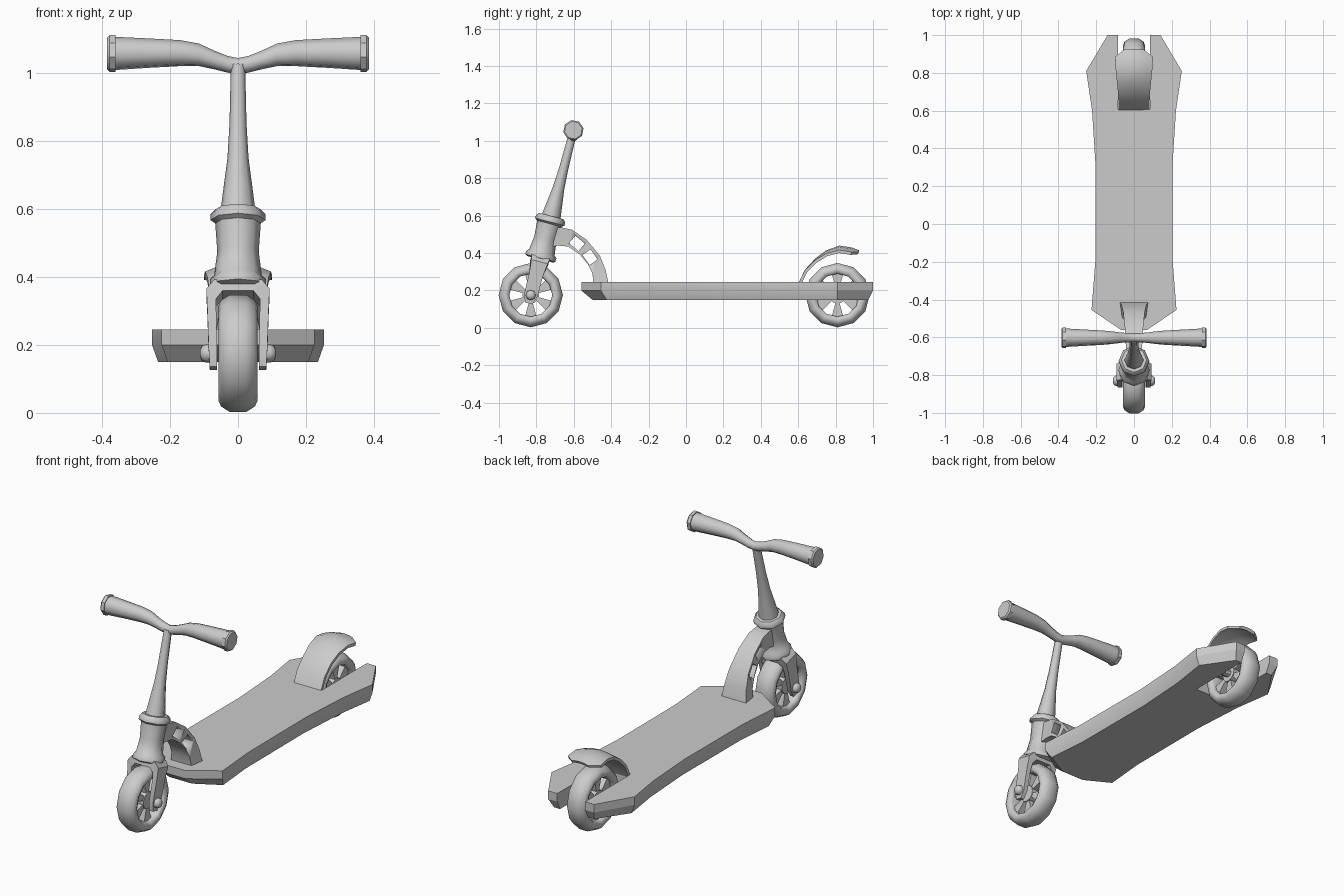
import bpy, bmesh, math
from mathutils import Matrix, Vector

if "Cube" in bpy.data.objects:
    bpy.data.objects.remove(bpy.data.objects["Cube"])

grey = bpy.data.materials.new("light_grey")
grey.diffuse_color = (0.6, 0.6, 0.6, 1)
grey.use_nodes = True
grey.node_tree.nodes["Principled BSDF"].inputs["Base Color"].default_value = grey.diffuse_color
TILT = Matrix.Translation((0, -0.83, 0.175)) @ Matrix.Rotation(-math.atan(0.26), 4, 'X')


def loft(name, rings, loop=False, matrix=None, angle=35):
    """Skin a list of equal-length rings; cap the ends unless looped."""
    bm = bmesh.new()
    vs = [[bm.verts.new(p) for p in r] for r in rings]
    n = len(vs[0])
    pairs = list(zip(vs, vs[1:])) + ([(vs[-1], vs[0])] if loop else [])
    for a, b in pairs:
        for i in range(n):
            bm.faces.new((a[i], a[(i + 1) % n], b[(i + 1) % n], b[i]))
    if not loop:
        bm.faces.new(vs[0])
        bm.faces.new(vs[-1])
    if matrix:
        bm.transform(matrix)
    bmesh.ops.recalc_face_normals(bm, faces=bm.faces)
    me = bpy.data.meshes.new(name)
    bm.to_mesh(me)
    bm.free()
    me.materials.append(grey)
    ob = bpy.data.objects.new(name, me)
    bpy.context.collection.objects.link(ob)
    bpy.ops.object.select_all(action='DESELECT')
    ob.select_set(True)
    bpy.context.view_layer.objects.active = ob
    bpy.ops.object.shade_smooth_by_angle(angle=math.radians(angle))
    return ob


def circle_z(r, h, n=8, start=0):
    return [(r * math.cos(start + math.tau * i / n), r * math.sin(start + math.tau * i / n), h)
            for i in range(n)]


def circle_x(x, r, n, cy=0, cz=0, start=0):
    return [(x, cy + r * math.cos(start + math.tau * i / n), cz + r * math.sin(start + math.tau * i / n))
            for i in range(n)]


def wheel(name, y):
    place = Matrix.Translation((0, y, 0.175))
    # rounded tyre
    half = [(0.04, 0.115), (0.05, 0.12), (0.058, 0.138), (0.05, 0.156), (0.025, 0.172)]
    prof = half + [(-x, r) for x, r in reversed(half)]
    loft(name + "_tyre", [circle_x(x, r, 12) for x, r in prof], True, place, 50)
    # hub and six wedge spokes
    loft(name + "_hub", [circle_x(x, 0.045, 12) for x in (-0.035, 0.035)], matrix=place)
    for k in range(6):
        a = math.radians(30 + 60 * k)
        d = math.radians(15)
        wedge = [(0.035, a - d), (0.122, a - d), (0.122, a + d), (0.035, a + d)]
        loft(f"{name}_spoke_{k}", [[(x, r * math.cos(t), r * math.sin(t)) for r, t in wedge]
                                   for x in (-0.03, 0.03)], matrix=place)


wheel("front_wheel", -0.83)
wheel("rear_wheel", 0.81)
loft("rear_axle", [circle_x(x, 0.022, 8, 0.81, 0.175) for x in (-0.1, 0.1)])

# deck with a rear wheel slot and chamfered lower edge
right = [(0.07, -0.56), (0.225, -0.455), (0.205, -0.2), (0.203, 0.3), (0.222, 0.6),
         (0.253, 0.81), (0.14, 1.0), (0.085, 1.0), (0.085, 0.61)]
outline = right + [(-x, y) for x, y in reversed(right)]


def lower(x, y):
    nx = x - math.copysign(0.018, x) if abs(x) > 0.1 else x
    ny = y + 0.06 if y < -0.5 else y + 0.03 if y < -0.4 else y - 0.025 if y > 0.9 else y
    return (nx, ny, 0.15)


loft("deck", [[lower(x, y) for x, y in outline]] +
     [[(x, y, z) for x, y in outline] for z in (0.2, 0.245)], angle=20)

# rear fender: curved sheet, arched across, with a narrowed tip
rings = []
for y, z, w, arch in [(0.6, 0.235, 0.083, 0), (0.635, 0.31, 0.083, 0.003), (0.69, 0.37, 0.084, 0.008),
                      (0.75, 0.415, 0.09, 0.016), (0.82, 0.44, 0.097, 0.024),
                      (0.885, 0.43, 0.1, 0.024), (0.925, 0.415, 0.05, 0.008)]:
    steps = (-1, -0.55, 0, 0.55, 1)
    t = Vector((0.81 - y, 0.2 - z)).normalized() * 0.016
    top = [(w * s, y, z - arch * s * s) for s in steps]
    rings.append(top + [(x, a + t.x, b + t.y) for x, a, b in reversed(top)])
loft("rear_fender", rings)

# fork: two legs joined by a crown
half = [(0.062, -0.045, 0.083, -0.045, 0.02), (0.062, 0, 0.086, 0, 0.036),
        (0.064, 0.12, 0.09, 0.12, 0.038), (0.064, 0.155, 0.093, 0.185, 0.045),
        (0.045, 0.178, 0.07, 0.212, 0.05)]
sides = [(1, s) for s in half] + [(-1, s) for s in reversed(half)]
loft("fork", [[(m * a, -d, b), (m * c, -d, e), (m * c, d, e), (m * a, d, b)]
              for m, (a, b, c, e, d) in sides], matrix=TILT)

# axle bolts
for side, label in ((1, "right"), (-1, "left")):
    loft("axle_bolt_" + label, [circle_x(side * x, r, 8, -0.83, 0.175)
                                for x, r in ((0.06, 0.026), (0.096, 0.027), (0.107, 0.021), (0.112, 0.008))], angle=60)

# steering collar with flared rims, and tapered stem
loft("steering_collar", [circle_z(r, h) for r, h in
                         [(0.07, 0.198), (0.083, 0.205), (0.083, 0.225), (0.07, 0.237), (0.061, 0.31),
                          (0.067, 0.395), (0.081, 0.405), (0.081, 0.422), (0.067, 0.437)]], matrix=TILT, angle=46)
loft("steering_stem", [circle_z(r, h) for r, h in
                       [(0.053, 0.42), (0.043, 0.5), (0.031, 0.594), (0.025, 0.7), (0.021, 0.875)]],
     matrix=TILT, angle=50)

# handlebar: dipped in the middle, thicker at the grips
half = [(0.03, 1.025, 0.025), (0.07, 1.038, 0.028), (0.115, 1.053, 0.034), (0.17, 1.058, 0.039),
        (0.26, 1.058, 0.044), (0.365, 1.057, 0.05)]
path = [(-x, z, r) for x, z, r in reversed(half)] + [(0, 1.02, 0.024)] + half
loft("handlebar", [circle_x(x, r, 8, -0.602, z, 0.2) for x, z, r in path], angle=50)
for side, label in ((1, "right"), (-1, "left")):
    loft("grip_end_" + label, [circle_x(side * x, r, 8, -0.602, 1.057, 0.2)
                               for x, r in ((0.36, 0.055), (0.378, 0.055), (0.385, 0.048))], angle=40)

# curved neck bracket between collar and deck, flaring toward the deck
outer = [(-0.72, 0.535), (-0.67, 0.538), (-0.61, 0.525), (-0.53, 0.47), (-0.46, 0.385), (-0.43, 0.31), (-0.415, 0.24)]
inner = [(-0.74, 0.43), (-0.685, 0.44), (-0.63, 0.435), (-0.57, 0.395), (-0.525, 0.34), (-0.5, 0.29), (-0.495, 0.24)]
widths = [0.04, 0.042, 0.045, 0.05, 0.058, 0.066, 0.075]
neck = loft("neck_bracket", [[(-w, *o), (w, *o), (w * 0.85, *i), (-w * 0.85, *i)]
                             for o, i, w in zip(outer, inner, widths)])

# side windows through the bracket
for k, (y, z, a) in enumerate([(-0.583, 0.452, -40), (-0.513, 0.378, -55)]):
    m = Matrix.Translation((0, y, z)) @ Matrix.Rotation(math.radians(a), 4, 'X')
    cut = loft(f"window_cutter_{k}", [[(x, -0.033, -0.026), (x, 0.033, -0.026), (x, 0.033, 0.026), (x, -0.033, 0.026)]
                                      for x in (-0.2, 0.2)], matrix=m)
    cut.hide_render = True
    cut.display_type = 'WIRE'
    mod = neck.modifiers.new(f"window_{k}", 'BOOLEAN')
    mod.object = cut
    mod.operation = 'DIFFERENCE'
    mod.solver = 'EXACT'
